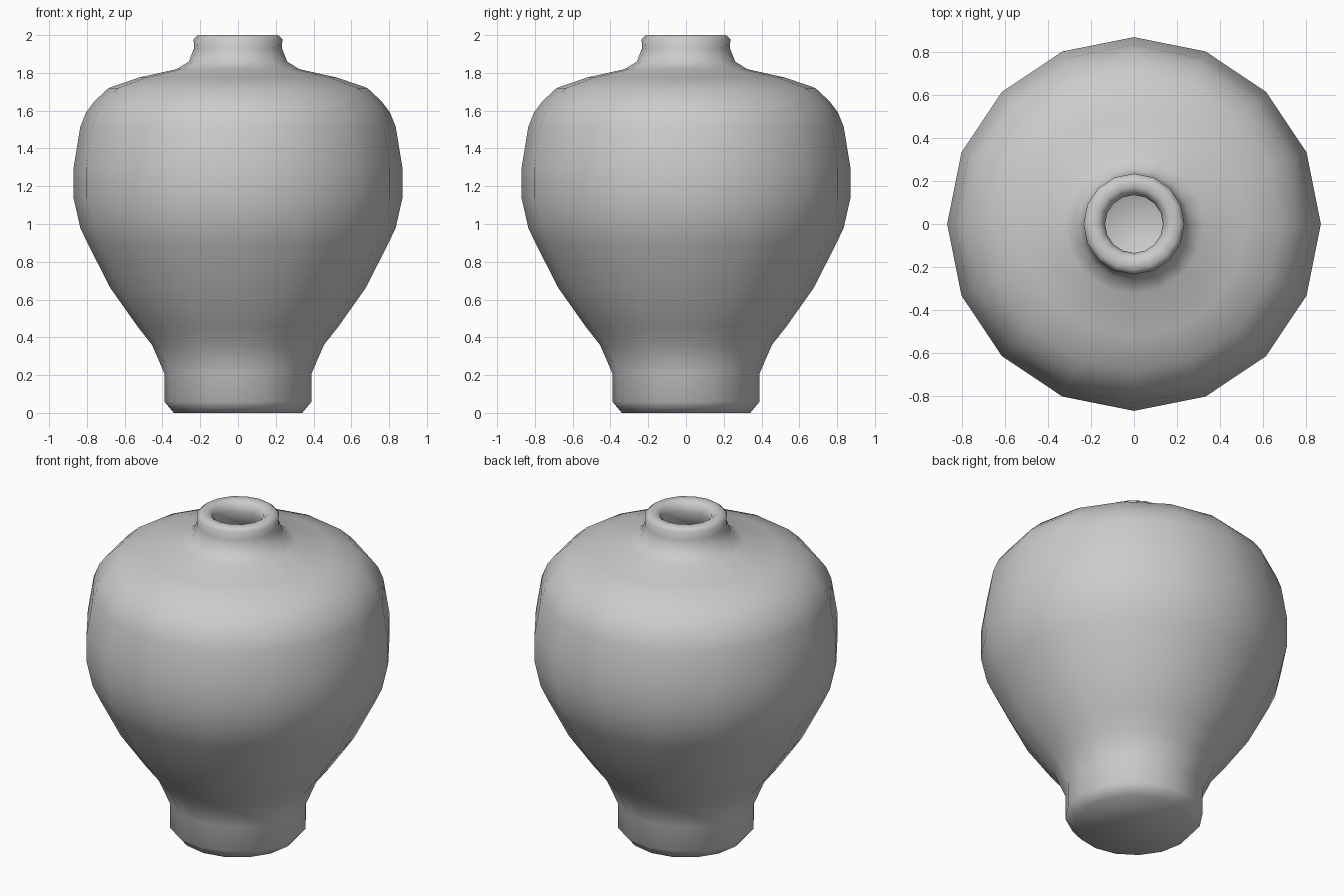
import bpy, bmesh
from math import cos, sin, tau

if "Cube" in bpy.data.objects:
    bpy.data.objects.remove(bpy.data.objects["Cube"])

SIDES = 16

# Half profile (radius, height): foot, belly, shoulder, neck, lip, then the hollow inside
outer = [(0.34, 0), (0.39, 0.06), (0.39, 0.21), (0.455, 0.36), (0.53, 0.455),
         (0.675, 0.66), (0.795, 0.895), (0.835, 0.98), (0.87, 1.135), (0.87, 1.30),
         (0.835, 1.515), (0.805, 1.59), (0.76, 1.65), (0.685, 1.72), (0.525, 1.775),
         (0.325, 1.82), (0.26, 1.86), (0.233, 1.93), (0.235, 1.98), (0.212, 2.0)]
inner = [(0.17, 2.0), (0.145, 1.98), (0.135, 1.94), (0.15, 1.86), (0.25, 1.77),
         (0.62, 1.67), (0.76, 1.52), (0.81, 1.25), (0.74, 0.92), (0.47, 0.46),
         (0.34, 0.25), (0.30, 0.08)]


def lathe(name, profile):
    """Turn a half profile around z, closing both ends with flat caps."""
    bm = bmesh.new()
    rings = [[bm.verts.new((r * cos(tau * i / SIDES), r * sin(tau * i / SIDES), z))
              for i in range(SIDES)] for r, z in profile]
    for a, b in zip(rings, rings[1:]):
        for i in range(SIDES):
            j = (i + 1) % SIDES
            bm.faces.new((a[i], a[j], b[j], b[i]))
    bm.faces.new(rings[0][::-1])
    bm.faces.new(rings[-1])
    for f in bm.faces:
        f.smooth = True
    mesh = bpy.data.meshes.new(name)
    bm.to_mesh(mesh)
    bm.free()
    obj = bpy.data.objects.new(name, mesh)
    bpy.context.collection.objects.link(obj)
    return obj


# Whole vase is one turned piece
lathe("vase", outer + inner)
